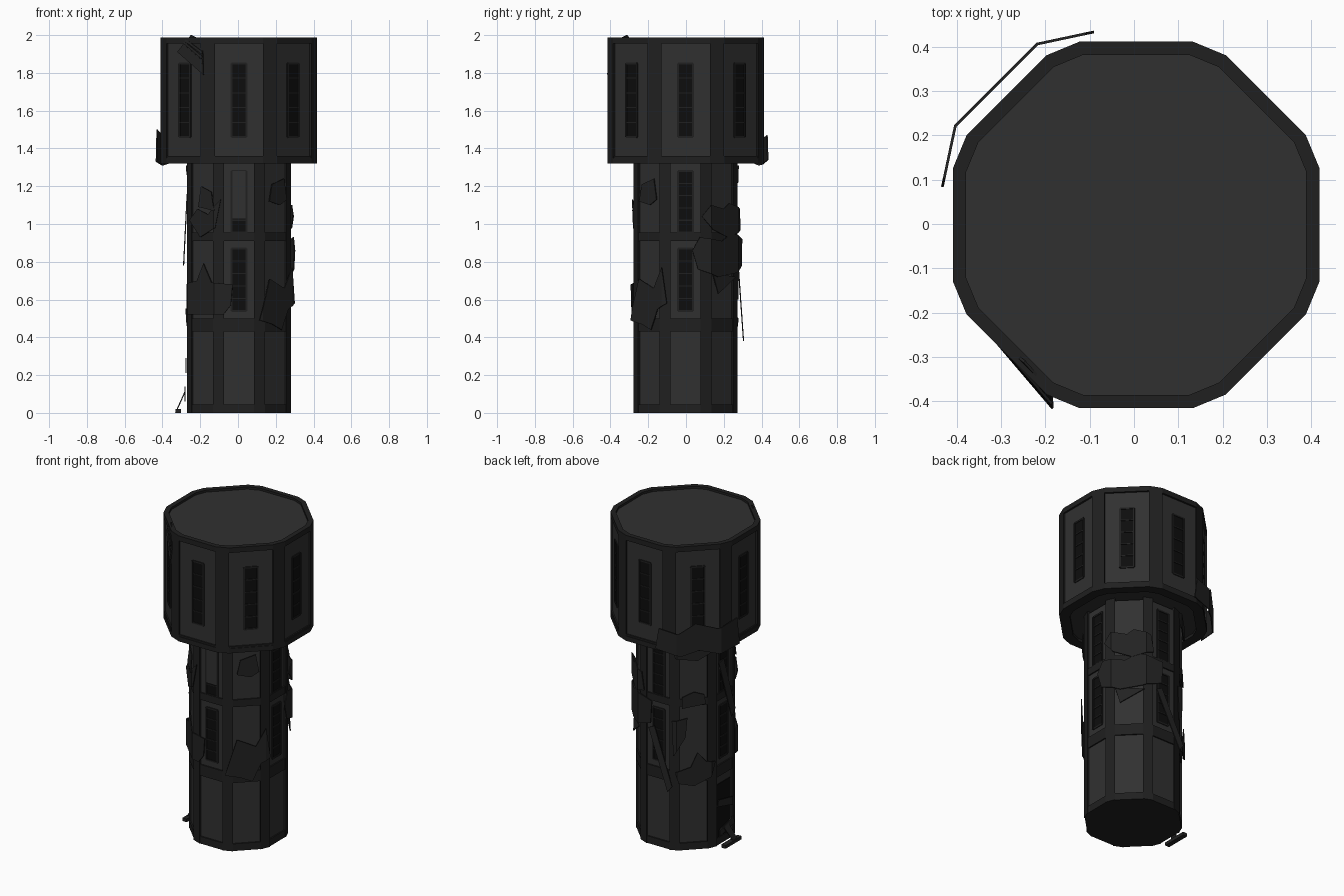
import bpy, bmesh
from math import cos, sin, radians
from mathutils import Vector

if "Cube" in bpy.data.objects:
    bpy.data.objects.remove(bpy.data.objects["Cube"])

CX, CY = 0.005, -0.002


def material(name, v):
    m = bpy.data.materials.new(name)
    m.diffuse_color = (v, v, v, 1)
    m.use_nodes = True
    m.node_tree.nodes["Principled BSDF"].inputs["Base Color"].default_value = m.diffuse_color
    return m


PANEL = material("panel_grey", 0.030)
TRIM = material("trim_grey", 0.014)
GLASS = material("window_black", 0.004)
SCRAP = material("scrap_grey", 0.016)


def pt(face, r, u, z):
    """Point on a tower side: r outwards, u to the right seen from outside."""
    a = radians(face)
    return Vector((CX + r * cos(a) - u * sin(a), CY + r * sin(a) + u * cos(a), z))


def finish(name, bm, mat):
    bmesh.ops.recalc_face_normals(bm, faces=bm.faces)
    me = bpy.data.meshes.new(name)
    bm.to_mesh(me)
    bm.free()
    me.materials.append(mat)
    ob = bpy.data.objects.new(name, me)
    bpy.context.collection.objects.link(ob)
    return ob


def prism(bm, pts, z0, z1):
    lo = [bm.verts.new((p.x, p.y, z0)) for p in pts]
    hi = [bm.verts.new((p.x, p.y, z1)) for p in pts]
    bm.faces.new(lo[::-1])
    bm.faces.new(hi)
    for i in range(len(pts)):
        j = (i + 1) % len(pts)
        bm.faces.new((lo[i], lo[j], hi[j], hi[i]))


def block(bm, face, u0, u1, z0, z1, r0, r1):
    prism(bm, [pt(face, r0, u0, 0), pt(face, r1, u0, 0),
               pt(face, r1, u1, 0), pt(face, r0, u1, 0)], z0, z1)


def outline(R, h):
    """Octagon with chamfered corners."""
    return [pt(f, R, u, 0) for f in range(0, 360, 45) for u in (-h, h)]


def ring(name, outer, inner, z0, z1):
    bm = bmesh.new()
    n = len(outer)
    loops = [[bm.verts.new((p.x, p.y, z)) for p in pts]
             for pts, z in ((outer, z0), (outer, z1), (inner, z1), (inner, z0))]
    for k in range(4):
        a, b = loops[k], loops[(k + 1) % 4]
        for i in range(n):
            j = (i + 1) % n
            bm.faces.new((a[i], a[j], b[j], b[i]))
    finish(name, bm, TRIM)


def tower_stage(name, R, h, z0, z1, bands):
    # recessed wall core
    bm = bmesh.new()
    prism(bm, outline(R - 0.012, h), z0 + 0.012, z1 - 0.012)
    finish(name + "_walls", bm, PANEL)
    # chamfered corner posts
    bm = bmesh.new()
    for f in range(0, 360, 45):
        prism(bm, [pt(f, R, h, 0), pt(f + 45, R, -h, 0),
                   pt(f + 45, R - 0.03, -h, 0), pt(f, R - 0.03, h, 0)], z0, z1)
    finish(name + "_posts", bm, TRIM)
    # horizontal bands between posts
    bm = bmesh.new()
    for f in range(0, 360, 45):
        for b0, b1 in bands:
            block(bm, f, -h, h, b0, b1, R - 0.03, R - 0.004)
    finish(name + "_bands", bm, TRIM)


def window(face, R, z0, z1, shut=None):
    w, r = 0.04, R - 0.012
    bm = bmesh.new()
    block(bm, face, -w, w, z0, z1, r - 0.01, r + 0.001)
    finish("window_pane", bm, GLASS)
    bm = bmesh.new()
    for s in (-1, 1):
        block(bm, face, s * w - 0.005, s * w + 0.005, z0, z1, r - 0.01, r + 0.006)
    for i in range(6):
        z = z0 + (z1 - z0) * i / 5
        t = 0.005 if i in (0, 5) else 0.003
        block(bm, face, -w, w, z - t, z + t, r - 0.01, r + 0.005)
    finish("window_frame", bm, TRIM)
    if shut:  # boarded part
        bm = bmesh.new()
        block(bm, face, -0.035, 0.035, shut, z1, r, r + 0.006)
        finish("window_board", bm, PANEL)


def plate(name, face, pts, R=0.277, off=0.006, slope=0.0, fold=0.1, ang=35, t=0.006):
    """Torn sheet on one side; folds back past +-fold, slope leans it outwards going down."""
    bm = bmesh.new()
    bm.faces.new([bm.verts.new((u, 0, z)) for u, z in pts])
    for s in (-fold, fold):
        bmesh.ops.bisect_plane(bm, geom=bm.verts[:] + bm.edges[:] + bm.faces[:],
                               plane_co=(s, 0, 0), plane_no=(1, 0, 0))
    top = max(z for u, z in pts)
    for v in bm.verts:
        u, z = v.co.x, v.co.z
        over = max(0, abs(u) - fold)
        uu = (1 if u > 0 else -1) * (abs(u) - over + over * cos(radians(ang)))
        v.co = pt(face, R + off + slope * (top - z) - over * sin(radians(ang)), uu, z)
    bmesh.ops.recalc_face_normals(bm, faces=bm.faces)
    bmesh.ops.solidify(bm, geom=bm.faces[:], thickness=t)
    return finish(name, bm, SCRAP)


# main tower
RS, RH = 0.275, 0.414
tower_stage("shaft", RS, 0.08, 0, 1.335, ((0, 0.045), (0.43, 0.50), (0.91, 0.955)))
tower_stage("head", RH, 0.128, 1.325, 1.985, ((1.325, 1.36), (1.955, 1.985)))
ring("roof_rim", outline(RH, 0.128), outline(RH - 0.03, 0.12), 1.955, 1.987)
ring("head_bottom_ring", outline(RH, 0.128), outline(RH - 0.06, 0.11), 1.32, 1.35)
bm = bmesh.new()
prism(bm, outline(RS - 0.004, 0.08), 0, 0.02)
finish("base_floor", bm, TRIM)

# windows
for f in range(0, 360, 45):
    window(f, RH, 1.46, 1.85)
for f in range(0, 360, 90):
    window(f, RS, 0.54, 0.87)
    window(f, RS, 0.955, 1.28, 1.03 if f == 270 else None)

# broken doorway on the left side
bm = bmesh.new()
block(bm, 180, -0.065, 0.065, 0.03, 0.38, RS - 0.03, RS - 0.008)
finish("doorway", bm, GLASS)
plate("door_plank_low", 180, [(-0.07, 0.06), (-0.07, 0.10), (0.07, 0.14), (0.08, 0.09)])
plate("door_plank_high", 180, [(-0.08, 0.25), (-0.07, 0.29), (0.07, 0.26), (0.07, 0.21)])
plate("door_plank_fallen", 180, [(-0.03, 0.10), (0.02, 0.11), (0.05, 0.0), (0.01, 0.0)], slope=0.45)
plate("door_sill", 180, [(-0.08, 0.0), (-0.08, 0.02), (0.08, 0.02), (0.08, 0.0)], off=0.03, t=0.03)

# torn sheets patched around the shaft
plate("front_left_low_sheet", 225, [(-.13, .52), (-.13, .68), (-.03, .70), (.02, .79), (.08, .69),
                                    (.20, .68), (.19, .57), (.15, .52)], off=0.01)
plate("front_left_high_sheet", 225, [(-.08, 1.02), (-.02, 1.08), (.06, 1.05), (.14, 1.13),
                                     (.11, .98), (0, .93)], off=0.015)
plate("front_left_top_sheet", 225, [(-.01, 1.09), (0, 1.2), (.08, 1.17), (.11, 1.07)], off=0.008, slope=0.1)
plate("front_right_low_sheet", 315, [(-.13, .49), (-.06, .71), (.05, .66), (.11, .77), (.14, .58),
                                     (.08, .55), (.03, .44), (-.04, .47)], off=0.014, fold=0.11, ang=20)
plate("front_right_top_sheet", 315, [(-.06, 1.12), (-.04, 1.21), (.05, 1.24), (.07, 1.13), (.02, 1.10)])
plate("back_right_high_sheet", 45, [(-.15, 1.04), (-.1, 1.10), (-.01, 1.08), (.03, 1.11), (.13, 1.08),
                                    (.15, .97), (.02, .93), (-.09, .97)], off=0.014)
plate("back_right_low_sheet", 45, [(-.2, .86), (-.16, .93), (-.02, .91), (.05, .95), (.21, .92),
                                   (.20, .78), (.08, .74), (-.05, .72), (-.17, .76)], off=0.012)
plate("back_right_hanging_flap", 45, [(-.08, .74), (.09, .72), (-.05, .63)], off=0.008, slope=0.1)
plate("back_leaning_strip", 90, [(-.06, .74), (-.02, .76), (.12, .42), (.09, .38)], off=0, slope=0.07, fold=0.2)
plate("back_left_low_sheet", 135, [(-.09, .43), (-.11, .50), (-.02, .53), (.02, .62), (.07, .56),
                                   (.13, .55), (.10, .46), (0, .41)], off=0.008)
plate("back_left_mid_sheet", 135, [(-.07, .90), (-.07, .97), (0, 1.0), (.06, .98), (.07, .92)])
plate("back_left_tall_sheet", 135, [(-.12, .60), (-.13, .82), (-.04, .84), (-.05, .72)])
plate("left_leaning_sheet", 180, [(-.06, 1.15), (-.01, 1.16), (.08, .82), (.04, .78)], off=0, slope=0.05, fold=0.2)

# curved sheet under the back left of the head and torn grille at the front left of its top
plate("head_curved_sheet", 135, [(-.26, 1.34), (-.24, 1.47), (-.12, 1.45), (-.02, 1.51), (.11, 1.47),
                                 (.25, 1.5), (.27, 1.33), (.12, 1.31), (0, 1.34), (-.1, 1.31)],
      R=RH, off=0.03, fold=0.13, ang=33)
plate("head_hanging_sheet", 135, [(-.11, 1.22), (-.12, 1.31), (.12, 1.31), (.09, 1.24), (.02, 1.2)], off=0.008)
plate("grille_sheet", 225, [(-.05, 1.91), (.04, 2.0), (.13, 1.97), (.16, 1.79)], R=RH,
      off=-0.02, slope=0.14, fold=0.3)
for i in range(5):
    k = i / 5
    plate("grille_rib", 225, [(-.04 + .06 * k, 1.92 + .06 * k), (-.033 + .06 * k, 1.93 + .06 * k),
                              (.15, 1.815 + .12 * k), (.147, 1.80 + .12 * k)], R=RH,
          off=-0.006, slope=0.14, fold=0.3)
